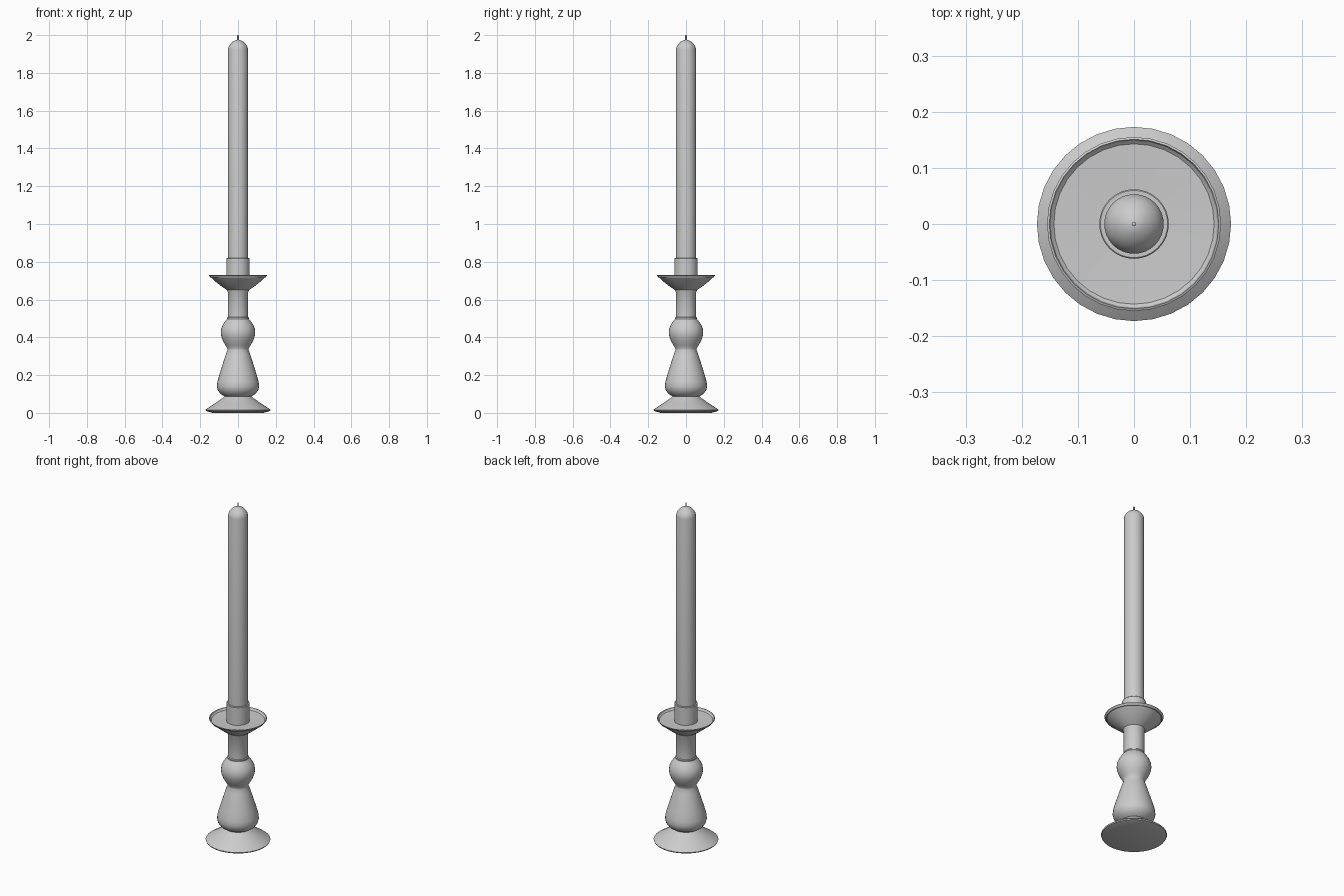
import bpy, bmesh, math

SIDES = 32

def lathe(name, profile, angle=35):
    """Revolve an (r, z) profile about z; points with r = 0 become poles."""
    bm = bmesh.new()
    rings = []
    for r, z in profile:
        if r == 0:
            rings.append([bm.verts.new((0, 0, z))] * SIDES)
        else:
            rings.append([bm.verts.new((r * math.cos(2 * math.pi * i / SIDES),
                                        r * math.sin(2 * math.pi * i / SIDES), z))
                          for i in range(SIDES)])
    for a, b in zip(rings, rings[1:]):
        for i in range(SIDES):
            j = (i + 1) % SIDES
            bm.faces.new(list(dict.fromkeys((a[i], a[j], b[j], b[i]))))
    bmesh.ops.recalc_face_normals(bm, faces=bm.faces)
    mesh = bpy.data.meshes.new(name)
    bm.to_mesh(mesh)
    bm.free()
    obj = bpy.data.objects.new(name, mesh)
    bpy.context.collection.objects.link(obj)
    bpy.ops.object.select_all(action='DESELECT')
    obj.select_set(True)
    bpy.context.view_layer.objects.active = obj
    bpy.ops.object.shade_smooth_by_angle(angle=math.radians(angle))
    return obj

# Turned holder: foot, pear, bulb, neck, drip dish and candle cup
lathe("candle_holder", [
    (0, 0), (0.135, 0), (0.170, 0.010), (0.173, 0.016), (0.165, 0.022),
    (0.120, 0.052), (0.085, 0.076), (0.072, 0.088),                    # foot
    (0.092, 0.100), (0.107, 0.120), (0.112, 0.140), (0.109, 0.165),
    (0.098, 0.205), (0.080, 0.262), (0.065, 0.310), (0.056, 0.333),    # pear
    (0.056, 0.340), (0.066, 0.357), (0.080, 0.382), (0.089, 0.407),
    (0.091, 0.425), (0.089, 0.445), (0.080, 0.467), (0.066, 0.487),
    (0.057, 0.498), (0.057, 0.504), (0.054, 0.508),                    # bulb
    (0.054, 0.640), (0.057, 0.645), (0.057, 0.650),                    # neck
    (0.085, 0.668), (0.118, 0.694), (0.155, 0.728), (0.151, 0.730),
    (0.147, 0.717), (0.062, 0.714),                                    # dish
    (0.062, 0.818), (0.060, 0.820), (0.053, 0.820), (0.052, 0.730), (0, 0.730)])

# Candle with rounded tip
lathe("candle", [
    (0, 0.735), (0.053, 0.735), (0.053, 1.925), (0.050, 1.938), (0.043, 1.950),
    (0.031, 1.963), (0.016, 1.972), (0, 1.977)])

# Wick
lathe("wick", [(0, 1.965), (0.004, 1.965), (0.004, 1.998), (0, 2.0)])
